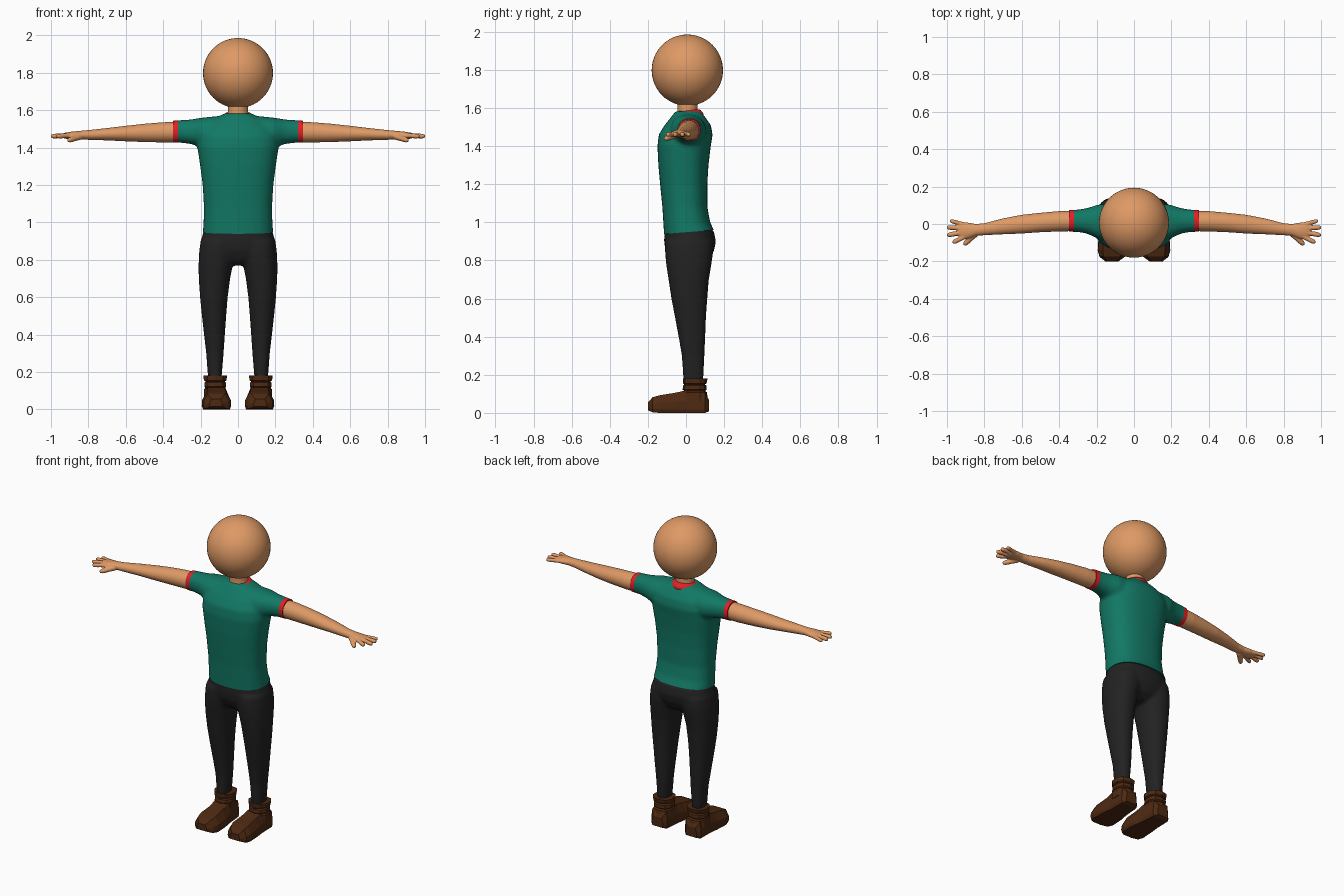
import bpy, bmesh, math
from mathutils import Vector

cube = bpy.data.objects.get("Cube")
if cube:
    bpy.data.objects.remove(cube, do_unlink=True)


def material(name, *rgb):
    mat = bpy.data.materials.new(name)
    mat.use_nodes = True
    colour = (*rgb, 1)
    mat.diffuse_color = colour
    mat.node_tree.nodes["Principled BSDF"].inputs["Base Color"].default_value = colour
    return mat


SKIN = material("skin tan", .73, .32, .13)
GREEN = material("shirt green", .006, .19, .13)
RED = material("trim red", .75, .015, .02)
BLACK = material("trouser black", .016, .016, .017)
BROWN = material("boot brown", .075, .022, .006)


def bridge(bm, rings):
    """Skin a list of point rings into a closed tube."""
    loops = [[bm.verts.new(p) for p in ring] for ring in rings]
    for a, b in zip(loops, loops[1:]):
        for i in range(len(a)):
            j = (i + 1) % len(a)
            bm.faces.new((a[i], a[j], b[j], b[i]))
    bm.faces.new(loops[0])
    bm.faces.new(loops[-1])


def oval(n, cu, cv, ru, rv, power):
    """Points of a superellipse."""
    out = []
    for i in range(n):
        t = math.tau * (i + .5) / n
        c, s = math.cos(t), math.sin(t)
        out.append((cu + ru * math.copysign(abs(c) ** (2 / power), c),
                    cv + rv * math.copysign(abs(s) ** (2 / power), s)))
    return out


def loft_z(bm, rows, n=32, power=2.0):
    """Rows are height, x centre, x radius, back y, front y."""
    bridge(bm, [[(u, v, z) for u, v in oval(n, x, (back + front) / 2, rx, (back - front) / 2, power)]
                for z, x, rx, back, front in rows])


def loft_x(bm, side, rows, n=32, power=2.0):
    """Rows are distance outward, back y, front y, top z, bottom z."""
    bridge(bm, [[(side * x, u, v) for u, v in oval(n, (back + front) / 2, (top + low) / 2,
                                                   (back - front) / 2, (top - low) / 2, power)]
                for x, back, front, top, low in rows])


def finger(bm, start, end, r0, r1):
    """A tapered digit with a rounded tip."""
    start, end = Vector(start), Vector(end)
    along = (end - start).normalized()
    side = along.cross(Vector((0, 0, 1))).normalized()
    up = side.cross(along)
    rings = []
    for t, k in ((0, 1), (.45, .95), (.6, 1.05), (.85, 1), (.95, .8), (1, .35)):
        r = (r0 + (r1 - r0) * t) * k
        rings.append([start.lerp(end, t) + side * u + up * v for u, v in oval(12, 0, 0, r, r, 2)])
    bridge(bm, rings)


def finish(bm, name, mats, smooth=True):
    bmesh.ops.recalc_face_normals(bm, faces=bm.faces)
    for f in bm.faces:
        f.smooth = smooth
    mesh = bpy.data.meshes.new(name)
    bm.to_mesh(mesh)
    bm.free()
    obj = bpy.data.objects.new(name, mesh)
    bpy.context.collection.objects.link(obj)
    for m in mats:
        mesh.materials.append(m)
    return obj


def fuse(obj, voxel, rounds):
    """Melt overlapping lofts into one soft skin."""
    remesh = obj.modifiers.new("Fuse", 'REMESH')
    remesh.mode = 'VOXEL'
    remesh.voxel_size = voxel
    remesh.use_smooth_shade = True
    soft = obj.modifiers.new("Soften", 'SMOOTH')
    soft.iterations = rounds
    bpy.context.view_layer.objects.active = obj
    for name in ("Fuse", "Soften"):
        bpy.ops.object.modifier_apply(modifier=name)


def cut(bm, point, normal, trim=False):
    """Slice along a plane; when trimming, drop the outer part and close it."""
    geom = bm.verts[:] + bm.edges[:] + bm.faces[:]
    cutline = bmesh.ops.bisect_plane(bm, geom=geom, plane_co=point, plane_no=normal,
                                     clear_outer=trim)["geom_cut"]
    if trim:
        edges = [e for e in cutline if isinstance(e, bmesh.types.BMEdge) and e.is_boundary]
        for f in bmesh.ops.holes_fill(bm, edges=edges, sides=0)["faces"]:
            f.smooth = False


# Head and neck
bm = bmesh.new()
bmesh.ops.create_uvsphere(bm, u_segments=48, v_segments=32, radius=.187)
bmesh.ops.translate(bm, verts=bm.verts, vec=(0, .007, 1.798))
finish(bm, "head", [SKIN])
bm = bmesh.new()
loft_z(bm, [(1.53, 0, .065, .07, -.05), (1.58, 0, .056, .063, -.046),
            (1.61, 0, .053, .06, -.045), (1.66, 0, .06, .065, -.05)])
finish(bm, "neck", [SKIN])

# Shirt: trunk and sleeves fused, then trimmed at the hems
bm = bmesh.new()
loft_z(bm, [(.88, 0, .192, .16, -.113), (.95, 0, .188, .15, -.116), (1, 0, .184, .127, -.119),
            (1.08, 0, .182, .112, -.124), (1.2, 0, .189, .112, -.136), (1.3, 0, .202, .118, -.145),
            (1.4, 0, .217, .13, -.15), (1.46, 0, .214, .14, -.143), (1.51, 0, .19, .13, -.112),
            (1.55, 0, .135, .102, -.08), (1.583, 0, .07, .075, -.055)], n=48, power=2.4)
for side in (1, -1):
    loft_x(bm, side, [(.04, .09, -.07, 1.575, 1.4), (.12, .105, -.085, 1.567, 1.39),
                      (.19, .105, -.08, 1.56, 1.4), (.25, .085, -.052, 1.55, 1.418),
                      (.3, .077, -.043, 1.547, 1.425), (.4, .073, -.04, 1.54, 1.425)], power=2.2)
shirt = finish(bm, "shirt", [GREEN, RED])
fuse(shirt, .01, 8)
bm = bmesh.new()
bm.from_mesh(shirt.data)
cut(bm, (0, 0, .948), (0, .08, -1), True)
for side in (1, -1):
    cut(bm, (side * .347, 0, 0), (side, 0, 0), True)
    cut(bm, (side * .32, 0, 0), (side, 0, 0))
for f in bm.faces:
    f.material_index = int(abs(f.calc_center_median().x) > .32)
bm.to_mesh(shirt.data)
bm.free()

# Collar trim around the neck
bm = bmesh.new()
loft_z(bm, [(1.545, 0, .086, .094, -.074), (1.563, 0, .082, .09, -.07),
            (1.581, 0, .071, .076, -.058), (1.585, 0, .06, .066, -.05)])
for v in bm.verts:
    v.co.z += v.co.y * .12
finish(bm, "collar", [RED])

# Arms with hands
for side, label in ((1, "left"), (-1, "right")):
    bm = bmesh.new()
    loft_x(bm, side, [(.3, .07, -.038, 1.538, 1.428), (.4, .069, -.04, 1.535, 1.427),
                      (.5, .06, -.044, 1.527, 1.429), (.6, .049, -.051, 1.516, 1.433),
                      (.7, .03, -.055, 1.504, 1.438), (.8, .004, -.06, 1.493, 1.441),
                      (.845, 0, -.063, 1.489, 1.444), (.89, .008, -.079, 1.485, 1.444),
                      (.925, .009, -.078, 1.479, 1.447), (.94, 0, -.066, 1.473, 1.453)])
    for base, tip, y0, y1, r in ((.91, .985, -.002, .018, .012), (.92, 1, -.023, -.018, .0135),
                                 (.92, 1, -.046, -.06, .0135), (.9, .97, -.065, -.1, .0135)):
        finger(bm, (side * base, y0, 1.464), (side * tip, y1, 1.46), r, r * .9)
    finger(bm, (side * .845, -.05, 1.458), (side * .91, -.112, 1.437), .018, .0125)
    arm = finish(bm, label + "_arm", [SKIN])
    fuse(arm, .004, 3)

# Trousers: hips and legs fused
bm = bmesh.new()
loft_z(bm, [(.77, 0, .07, .075, -.05), (.8, 0, .15, .12, -.085), (.85, 0, .198, .147, -.108),
            (.9, 0, .198, .157, -.115), (.95, 0, .185, .147, -.113), (.985, 0, .172, .12, -.105)],
       n=48, power=2.3)
for side in (1, -1):
    loft_z(bm, [(z, side * (out + inner) / 2, (out - inner) / 2, back, front)
                for z, out, inner, back, front in (
        (.13, .153, .092, .085, -.01), (.2, .163, .085, .092, -.016), (.3, .17, .077, .097, -.022),
        (.4, .182, .07, .101, -.039), (.5, .193, .063, .105, -.058), (.6, .203, .055, .112, -.077),
        (.7, .21, .042, .12, -.092), (.77, .211, .028, .132, -.103), (.84, .208, .012, .142, -.11),
        (.9, .2, .01, .14, -.11))], power=2.2)
trousers = finish(bm, "trousers", [BLACK])
fuse(trousers, .01, 6)

# Boots: faceted foot, ankle bands and cuff
for side, label in ((1, "left"), (-1, "right")):
    bm = bmesh.new()
    rings = []
    for y, x, low, top, h, lift in ((.12, .12, .04, .03, .07, .008), (.1, .12, .058, .05, .105, 0),
                                    (0, .117, .064, .048, .118, 0), (-.06, .115, .074, .046, .105, 0),
                                    (-.14, .115, .079, .052, .092, 0), (-.175, .117, .068, .045, .082, .003),
                                    (-.2, .118, .035, .025, .055, .014)):
        rings.append([(side * (x + u), y, v) for u, v in (
            (-low * .9, lift), (low * .9, lift), (low, lift + .018), (low * .97, h * .55),
            (top, h), (-top, h), (-low * .97, h * .55), (-low, lift + .018))])
    bridge(bm, rings)
    finish(bm, label + "_boot_foot", [BROWN], smooth=False)
    bm = bmesh.new()
    loft_z(bm, [(z, side * .122, r, back, front) for z, r, back, front in (
        (.06, .062, .115, -.03), (.108, .061, .11, -.025), (.115, .055, .1, -.01),
        (.122, .061, .108, -.018), (.143, .06, .107, -.015), (.149, .053, .098, -.006),
        (.155, .063, .108, -.015), (.18, .066, .113, -.017), (.18, .045, .096, -.006))],
        n=10, power=2.4)
    finish(bm, label + "_boot_shaft", [BROWN], smooth=False)
